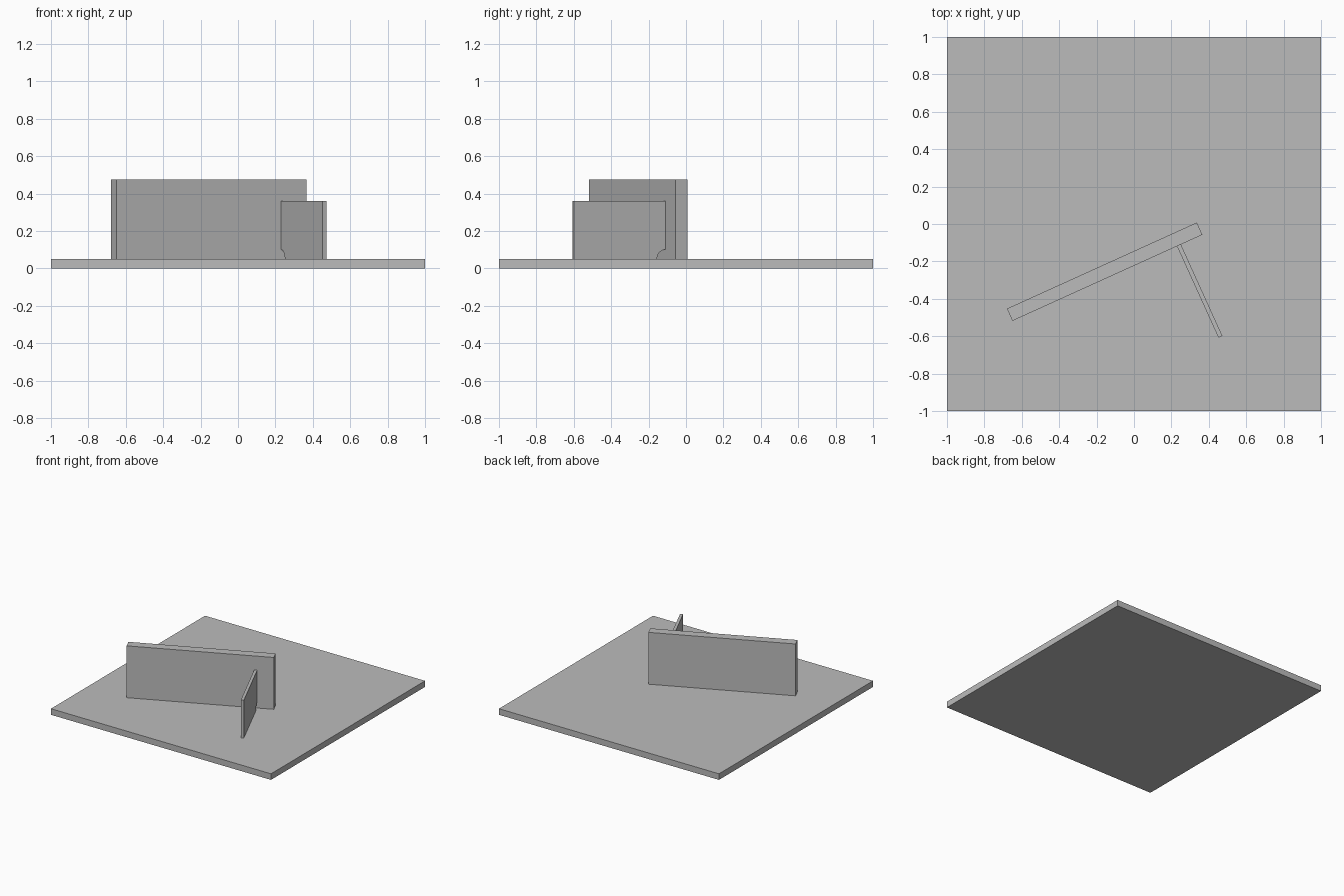
import bpy
import bmesh
import math
from mathutils import Matrix, Vector

old = bpy.data.objects.get("Cube")
if old:
    bpy.data.objects.remove(old, do_unlink=True)

# One plain grey for every part
grey = bpy.data.materials.new("plain grey")
grey.use_nodes = True
colour = (0.5, 0.5, 0.5, 1)
grey.diffuse_color = colour
grey.node_tree.nodes["Principled BSDF"].inputs["Base Color"].default_value = colour

BASE_TOP = 0.05
WALL_TOP = 0.476
FIN_TOP = 0.36
WALL_LENGTH, WALL_THICK = 1.115, 0.0716
FIN_LENGTH, FIN_THICK = 0.537, 0.023
NOTCH = 0.05
TURN = math.radians(24.4)
WALL_CENTRE = Vector((-0.157, -0.255, 0))


def panel(name, outline, thickness, matrix):
    """Extrude an x-z outline evenly to both sides of its plane."""
    bm = bmesh.new()
    face = bm.faces.new([bm.verts.new((x, -thickness / 2, z)) for x, z in outline])
    result = bmesh.ops.extrude_face_region(bm, geom=[face])
    moved = [v for v in result["geom"] if isinstance(v, bmesh.types.BMVert)]
    bmesh.ops.translate(bm, verts=moved, vec=(0, thickness, 0))
    bmesh.ops.recalc_face_normals(bm, faces=bm.faces)
    mesh = bpy.data.meshes.new(name)
    bm.to_mesh(mesh)
    bm.free()
    mesh.materials.append(grey)
    obj = bpy.data.objects.new(name, mesh)
    obj.matrix_world = matrix
    bpy.context.collection.objects.link(obj)
    return obj


def rectangle(x0, x1, z0, z1):
    return [(x0, z0), (x1, z0), (x1, z1), (x0, z1)]


# Square ground slab
panel("base_slab", rectangle(-1, 1, 0, BASE_TOP), 2, Matrix())

# Long upright wall, turned on the slab
wall_frame = Matrix.Translation(WALL_CENTRE) @ Matrix.Rotation(TURN, 4, "Z")
half = WALL_LENGTH / 2
panel("main_wall", rectangle(-half, half, BASE_TOP, WALL_TOP), WALL_THICK, wall_frame)

# Thin fin square to the wall, with a quarter-round notch at its inner foot
arc = [(NOTCH * math.sin(a), BASE_TOP + NOTCH * math.cos(a))
       for a in (math.pi / 2 * i / 12 for i in range(13))]
fin_outline = arc + [(FIN_LENGTH, BASE_TOP), (FIN_LENGTH, FIN_TOP), (0, FIN_TOP)]
fin_frame = (wall_frame @ Matrix.Translation((0.42, -WALL_THICK / 2, 0))
             @ Matrix.Rotation(-math.pi / 2, 4, "Z"))
panel("side_fin", fin_outline, FIN_THICK, fin_frame)
